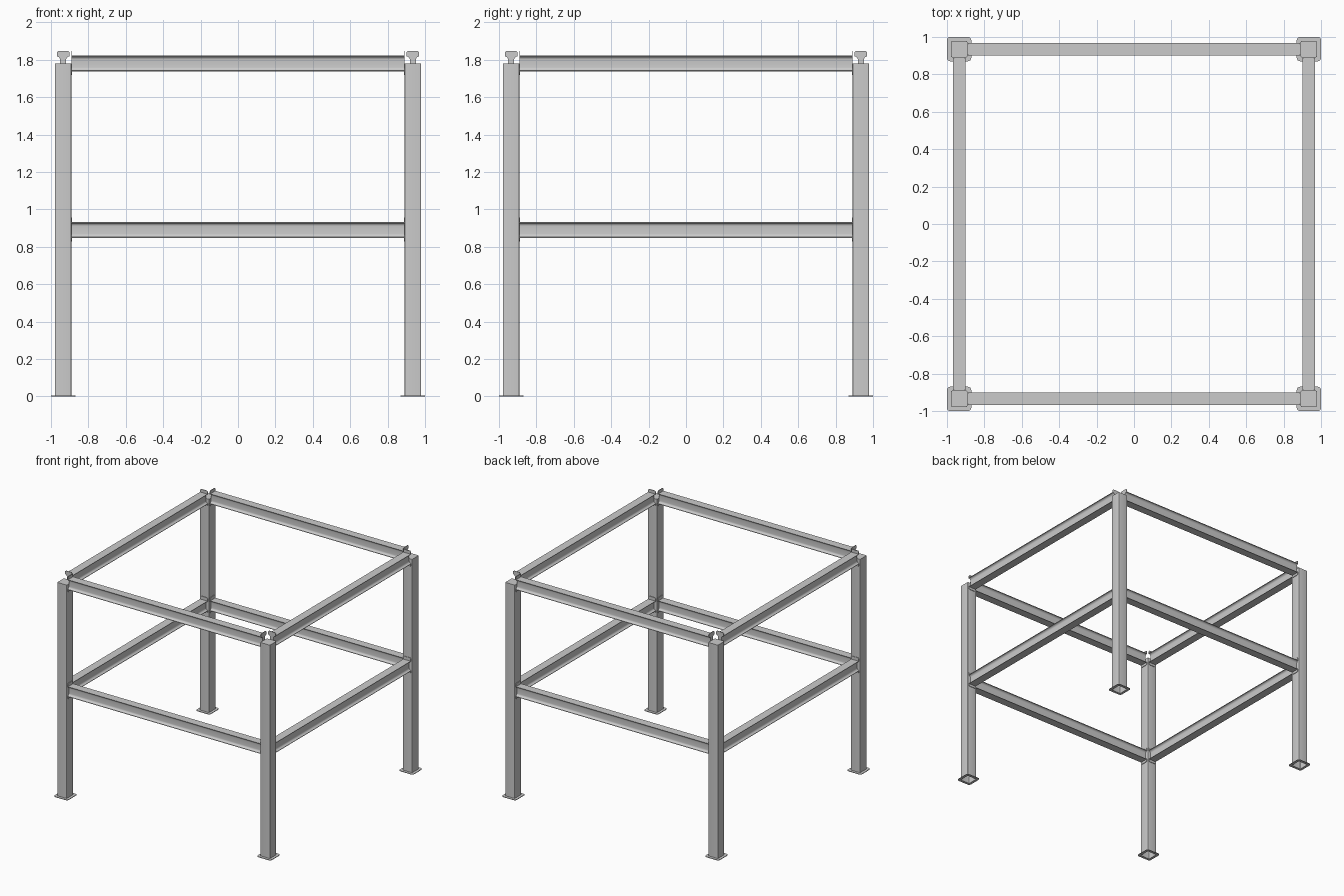
import bpy, bmesh
from math import sin, cos, pi
from mathutils import Matrix, Vector

if "Cube" in bpy.data.objects:
    bpy.data.objects.remove(bpy.data.objects["Cube"])

C = 0.935        # post centre offset
P = 0.0435       # post half width
END = C - P      # inner post face, where the beams stop


def finish(name, bm, matrix=None, flip_ok=True):
    bmesh.ops.recalc_face_normals(bm, faces=bm.faces)
    me = bpy.data.meshes.new(name)
    bm.to_mesh(me)
    bm.free()
    ob = bpy.data.objects.new(name, me)
    bpy.context.collection.objects.link(ob)
    if matrix:
        ob.matrix_world = matrix
    bpy.context.view_layer.objects.active = ob
    ob.select_set(True)
    bpy.ops.object.shade_smooth_by_angle(angle=0.6)
    ob.select_set(False)
    return ob


def rounded_square(half, r, n=4):
    pts = []
    for q, (sx, sy) in enumerate([(1, 1), (-1, 1), (-1, -1), (1, -1)]):
        for i in range(n + 1):
            a = pi / 2 * (q + i / n)
            pts.append((sx * (half - r) + r * cos(a), sy * (half - r) + r * sin(a)))
    return pts


def ring(bm, pts, z):
    return [bm.verts.new((x, y, z)) for x, y in pts]


def bridge(bm, a, b):
    n = len(a)
    for i in range(n):
        bm.faces.new((a[i], a[(i + 1) % n], b[(i + 1) % n], b[i]))


def post(name, x, y):
    # tube open at the foot, capped at the top
    bm = bmesh.new()
    pts = rounded_square(P, 0.005)
    low, top = ring(bm, pts, 0), ring(bm, pts, 1.78)
    bridge(bm, low, top)
    bm.faces.new(top)
    finish(name, bm, Matrix.Translation((x, y, 0)))


def base_plate(name, x, y):
    # thin foot flange with the tube opening in the middle
    bm = bmesh.new()
    outer, inner = rounded_square(0.065, 0.018), rounded_square(P, 0.005)
    loops = [ring(bm, outer, 0), ring(bm, outer, 0.005),
             ring(bm, inner, 0.005), ring(bm, inner, 0)]
    for i in range(4):
        bridge(bm, loops[i], loops[(i + 1) % 4])
    finish(name, bm, Matrix.Translation((x, y, 0)))


def beam_profile():
    # waisted beam section: flat flanges curving into a web
    w, h, web, lip, r = 0.034, 0.042, 0.016, 0.004, 0.018
    q = [(w, h), (w, h - lip)]
    for i in range(7):
        a = pi / 2 * i / 6
        q.append((w - (w - web) * sin(a), h - lip - r * (1 - cos(a))))
    right = q + [(x, -z) for x, z in reversed(q)]
    return right + [(-x, z) for x, z in reversed(right)]


def beam(name, matrix):
    # extruded along local x
    bm = bmesh.new()
    prof = beam_profile()
    a, b = ([bm.verts.new((s * END, y, z)) for y, z in prof] for s in (-1, 1))
    bridge(bm, a, b)
    bm.faces.new(a)
    bm.faces.new(b)
    finish(name, bm, matrix)


def end_tab(name, matrix, sx, sz):
    # small fixing lug turned off the flange at the beam end
    bm = bmesh.new()
    w, c, z0, z1 = 0.034, 0.008, 0.038, 0.068
    if sz < 0:
        z1 = 0.062
    pts = [(-w, z0), (w, z0), (w, z1 - c), (w - c, z1), (c - w, z1), (-w, z1 - c)]
    a, b = ([bm.verts.new((sx * (END - t), y, sz * z)) for y, z in pts]
            for t in (0, 0.005))
    bridge(bm, a, b)
    bm.faces.new(a)
    bm.faces.new(b)
    finish(name, bm, matrix)


# posts and feet at the four corners
for yn, y in (("front", -C), ("back", C)):
    for xn, x in (("left", -C), ("right", C)):
        post(f"{yn}_{xn}_post", x, y)
        base_plate(f"{yn}_{xn}_base_plate", x, y)

# two levels of four beams with lugs at both ends
for level, z in (("lower", 0.89), ("upper", 1.78)):
    for k, side in enumerate(("front", "right", "back", "left")):
        m = (Matrix.Translation((0, 0, z)) @ Matrix.Rotation(k * pi / 2, 4, 'Z')
             @ Matrix.Translation((0, -C, 0)))
        beam(f"{level}_{side}_beam", m)
        for sx in (-1, 1):
            for sz in (-1, 1):
                end_tab(f"{level}_{side}_beam_lug", m, sx, sz)
